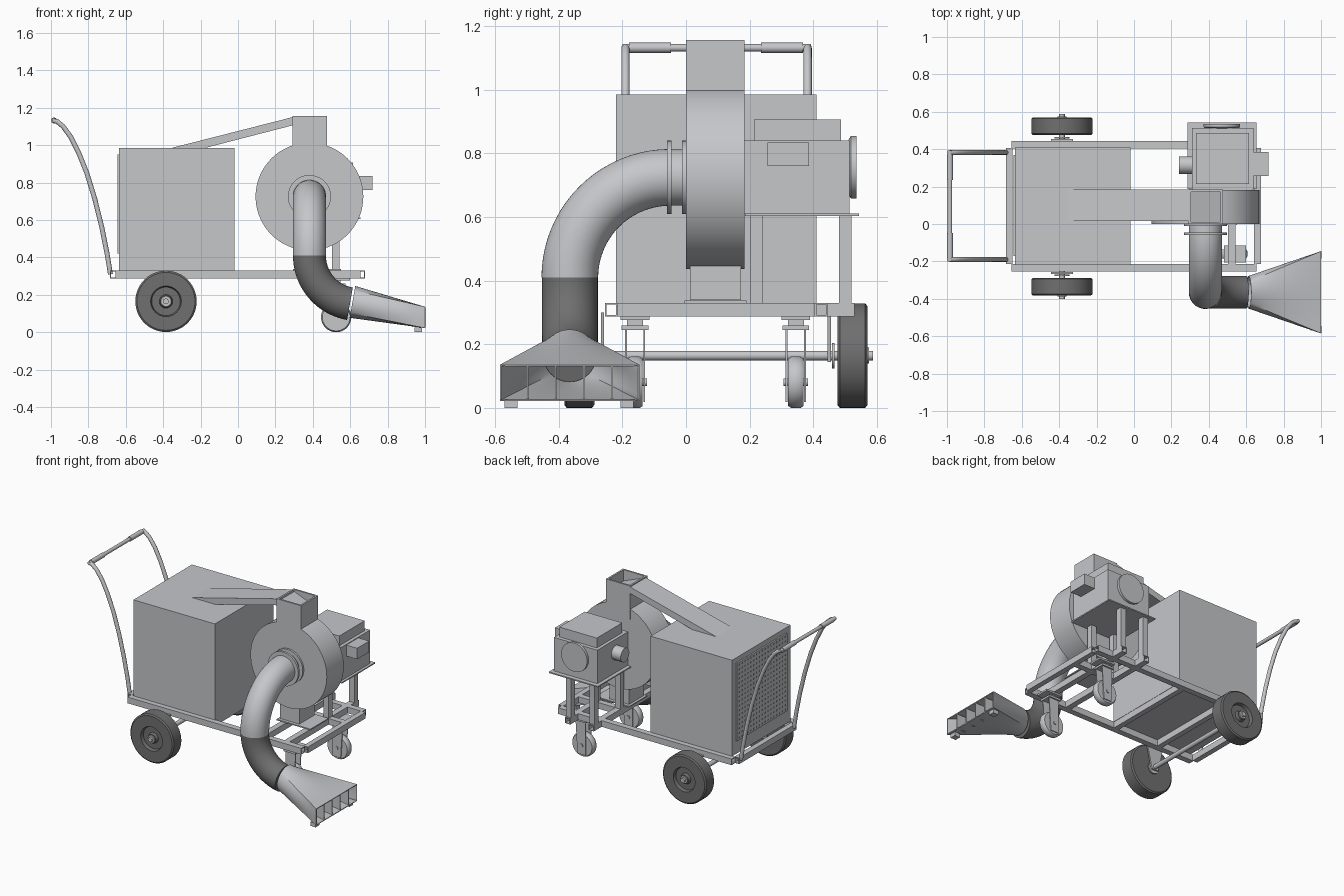
import bpy, bmesh
from math import sin, cos, pi, radians
from mathutils import Vector

cube = bpy.data.objects.get("Cube")
if cube:
    bpy.data.objects.remove(cube)


def material(name, rgb):
    m = bpy.data.materials.new(name)
    m.use_nodes = True
    m.diffuse_color = (*rgb, 1)
    m.node_tree.nodes["Principled BSDF"].inputs["Base Color"].default_value = (*rgb, 1)
    return m


GREY = material("light grey metal", (0.56, 0.57, 0.59))
DARK = material("dark rubber", (0.16, 0.16, 0.16))


def finish(name, bm, mat):
    # Smooth shading with sharp creases
    bmesh.ops.recalc_face_normals(bm, faces=bm.faces[:])
    for f in bm.faces:
        f.smooth = True
    for e in bm.edges:
        e.smooth = e.is_manifold and e.calc_face_angle(0) < radians(35)
    me = bpy.data.meshes.new(name)
    bm.to_mesh(me)
    bm.free()
    me.materials.append(mat)
    ob = bpy.data.objects.new(name, me)
    bpy.context.collection.objects.link(ob)
    return ob


def loft(name, rings, mat=GREY, caps=True, closed=False):
    bm = bmesh.new()
    vs = [[bm.verts.new(p) for p in r] for r in rings]
    n = len(vs[0])
    pairs = list(zip(vs, vs[1:])) + ([(vs[-1], vs[0])] if closed else [])
    for a, b in pairs:
        for i in range(n):
            j = (i + 1) % n
            bm.faces.new((a[i], a[j], b[j], b[i]))
    if caps and not closed:
        bm.faces.new(vs[0])
        bm.faces.new(vs[-1])
    return finish(name, bm, mat)


def box(name, x, y, z, mat=GREY):
    rings = [[(x[0], y[0], h), (x[1], y[0], h), (x[1], y[1], h), (x[0], y[1], h)] for h in z]
    return loft(name, rings, mat)


def square_tube(name, x, y, z, axis, wall=0.005):
    # Hollow rectangular section, open at both ends of the given axis
    lim = [x, y, z]
    u, v = [k for k in range(3) if k != axis]

    def ring(t, inset):
        pts = []
        for i, j in ((0, 0), (1, 0), (1, 1), (0, 1)):
            p = [0, 0, 0]
            p[axis] = t
            p[u] = lim[u][i] + (inset if i == 0 else -inset)
            p[v] = lim[v][j] + (inset if j == 0 else -inset)
            pts.append(p)
        return pts
    a, b = lim[axis]
    return loft(name, [ring(a, 0), ring(b, 0), ring(b, wall), ring(a, wall)], closed=True)


def circle(c, u, v, r, n=48):
    c, u, v = Vector(c), Vector(u), Vector(v)
    return [c + r * (u * cos(2 * pi * i / n) + v * sin(2 * pi * i / n)) for i in range(n)]


X, Y, Z = Vector((1, 0, 0)), Vector((0, 1, 0)), Vector((0, 0, 1))


def lathe_y(name, x, z, profile, mat=GREY, n=48):
    # Profile of (y, radius) pairs turned around the y direction
    return loft(name, [circle((x, y, z), X, Z, r, n) for y, r in profile], mat)


def pipe(name, path, r, mat=GREY, n=16):
    path = [Vector(p) for p in path]
    rings = []
    for i, p in enumerate(path):
        d = (path[min(i + 1, len(path) - 1)] - path[max(i - 1, 0)]).normalized()
        u = (d.cross(Y) if abs(d.y) < 0.9 else d.cross(X)).normalized()
        rings.append(circle(p, u, d.cross(u), r, n))
    return loft(name, rings, mat)


# Chassis
RAIL = (0.288, 0.33)
for side, y in (("right", -0.235), ("left", 0.425)):
    square_tube(side + "_rail", (-0.655, 0.655), (y - 0.02, y + 0.02), RAIL, 0)
for i, x in enumerate((-0.667, -0.385, -0.04, 0.66)):
    square_tube(f"cross_member_{i + 1}", (x - 0.018, x + 0.018), (-0.215, 0.405), RAIL, 1)
for side, x in (("inner", 0.345), ("outer", 0.522)):
    square_tube(side + "_stand_beam", (x - 0.02, x + 0.02), (-0.215, 0.53), RAIL, 1)
    for end, y in (("front", 0.222), ("back", 0.5)):
        square_tube(f"{side}_{end}_motor_leg", (x - 0.02, x + 0.02), (y - 0.02, y + 0.02), (0.33, 0.606), 2)
box("centre_beam", (0.36, 0.645), (0.2, 0.24), RAIL)

# Collector cabinet with perforated end panel
box("cabinet", (-0.635, -0.02), (-0.22, 0.41), (0.33, 0.985))
box("vent_panel", (-0.645, -0.635), (-0.17, 0.37), (0.42, 0.95))
bm = bmesh.new()
for i in range(17):
    for j in range(17):
        c = (-0.646, -0.148 + i * 0.031, 0.438 + j * 0.031)
        bm.faces.new([bm.verts.new(p) for p in circle(c, Y, Z, 0.008, 8)])
finish("vent_holes", bm, DARK)

# Fan housing, outlet and sloping duct
FX, FZ = 0.382, 0.725
lathe_y("fan_housing", FX, FZ, ((0.0, 0.288), (0.183, 0.288)), n=72)
square_tube("fan_outlet", (0.292, 0.475), (0, 0.184), (0.93, 1.157), 2, 0.012)
duct = ((0.3, 1.152), (0.3, 1.108), (-0.18, 0.984), (-0.36, 0.984))
loft("sloping_duct", [[(x, y, z) for x, z in duct] for y in (0.015, 0.184)])
floor = ((0.3, 1.145), (0.465, 1.08), (0.465, 1.06), (0.3, 1.06))
loft("outlet_deflector", [[(x, y, z) for x, z in floor] for y in (0.01, 0.174)])
box("fan_pedestal", (0.31, 0.455), (0.012, 0.172), (0.34, 0.5))
box("pedestal_foot", (0.295, 0.55), (-0.005, 0.19), (0.33, 0.338))

# Intake pipe, flange and flexible elbow
R = 0.315
arc = [radians(90 * i / 20) for i in range(21)]
rings = [circle((FX, 0.02, FZ), X, Z, 0.089)]
for a in arc:
    u = Vector((0, -sin(a), cos(a)))
    rings.append(circle(Vector((FX, -0.05, 0.41)) + u * R, X, u, 0.089))
loft("intake_pipe", rings)
lathe_y("intake_flange", FX, FZ, ((-0.06, 0.115), (-0.045, 0.115)))
lathe_y("intake_collar", FX, FZ, ((-0.012, 0.115), (0.01, 0.115)))
R, PY = 0.262, -0.365
rings = []
for i in range(21):
    a = radians(80 * i / 20)
    u = Vector((cos(a), 0, sin(a)))
    rings.append(circle(Vector((FX + R, PY, 0.41)) - u * R, u, Y, 0.088))
loft("flexible_elbow", rings, DARK)

# Floor nozzle: round inlet blending to a wide rectangular mouth
inlet, mouth = [], []
for i in range(64):
    a = 2 * pi * (i + 0.0) / 64
    c, s = cos(a), sin(a)
    k = max(abs(c), abs(s))
    inlet.append((0.612 + 0.015 * s, PY + 0.087 * c, 0.162 + 0.085 * s))
    mouth.append((1.0, PY + 0.22 * c / k, 0.079 + 0.057 * s / k))
steps = [[Vector(p).lerp(Vector(q), t / 8) for p, q in zip(inlet, mouth)] for t in range(9)]
nozzle = loft("floor_nozzle", steps, caps=False)
shell = nozzle.modifiers.new("wall", "SOLIDIFY")
shell.thickness = 0.006
for i in range(4):
    y = PY - 0.132 + 0.088 * i
    box(f"nozzle_divider_{i + 1}", (0.93, 0.998), (y - 0.003, y + 0.003), (0.027, 0.131))
for side, y in (("right", -0.55), ("left", -0.185)):
    box(side + "_nozzle_foot", (0.945, 0.985), (y - 0.02, y + 0.02), (0, 0.026))

# Motor on its stand
box("stand_plate", (0.285, 0.655), (0.186, 0.543), (0.604, 0.612))
box("motor_body", (0.31, 0.638), (0.183, 0.513), (0.612, 0.84))
box("motor_top_cover", (0.332, 0.615), (0.213, 0.487), (0.84, 0.907))
box("control_box", (0.638, 0.72), (0.256, 0.386), (0.76, 0.835))
lathe_y("motor_end_cap", 0.47, 0.757, ((0.51, 0.085), (0.518, 0.098), (0.535, 0.098)))
pipe("side_port", ((0.24, 0.315, 0.75), (0.312, 0.315, 0.75)), 0.047, n=32)

# Rear wheels, axle and brackets
WX, WZ = -0.385, 0.165
for side, y, d in (("left", 0.523, 1), ("right", -0.335, -1)):
    tyre = ((-0.047, 0.08), (-0.047, 0.155), (-0.04, 0.164), (0.04, 0.164), (0.047, 0.155),
            (0.047, 0.082), (0.025, 0.076), (0.025, 0.036), (0.045, 0.03))
    lathe_y(side + "_wheel", WX, WZ, [(y + d * t, r) for t, r in tyre], DARK)
    lathe_y(side + "_axle_nut", WX, WZ, ((y + d * 0.044, 0.025), (y + d * 0.052, 0.025)))
    lathe_y(side + "_spacer", WX, WZ, ((y - d * 0.065, 0.04), (y - d * 0.057, 0.04)))
    b = y - d * 0.073
    plate = ((-0.06, 0.3), (0.06, 0.3), (0.025, 0.145), (-0.025, 0.145))
    loft(side + "_axle_bracket", [[(WX + x, t, z) for x, z in plate] for t in (b - 0.005, b + 0.005)])
pipe("axle", ((WX, -0.4, WZ), (WX, 0.588, WZ)), 0.015)

# Swivel casters
CX = 0.525
for side, y in (("right", -0.16), ("left", 0.345)):
    wheel = ((-0.024, 0.055), (-0.024, 0.074), (-0.014, 0.081), (0.014, 0.081), (0.024, 0.074), (0.024, 0.055))
    lathe_y(side + "_caster_wheel", CX, 0.081, [(y + t, r) for t, r in wheel])
    lathe_y(side + "_caster_bolt", CX, 0.081, ((y - 0.038, 0.012), (y + 0.038, 0.012)), n=12)
    for d in (-1, 1):
        b = y + d * 0.029
        fork = ((-0.032, 0.25), (0.045, 0.25), (0.03, 0.02), (-0.03, 0.02))
        loft(f"{side}_fork_{'front' if d < 0 else 'back'}",
             [[(CX + x, t, z) for x, z in fork] for t in (b - 0.003, b + 0.003)])
    box(side + "_fork_crown", (CX - 0.04, CX + 0.05), (y - 0.042, y + 0.042), (0.246, 0.26))
    box(side + "_swivel", (CX - 0.022, CX + 0.022), (y - 0.025, y + 0.025), (0.26, 0.278))
    box(side + "_caster_plate", (CX - 0.045, CX + 0.075), (y - 0.045, y + 0.045), (0.277, 0.289))

# Push handle: two curved arms joined by a bar with grips
arm = ((-0.682, 0.31), (-0.7, 0.42), (-0.728, 0.56), (-0.765, 0.71), (-0.808, 0.85),
       (-0.852, 0.96), (-0.895, 1.045), (-0.935, 1.1), (-0.965, 1.125), (-0.985, 1.132))
for side, y in (("right", -0.19), ("left", 0.382)):
    pipe(side + "_handle_arm", [(x, y, z) for x, z in arm], 0.013)
    g = y + (0.077 if y < 0 else -0.08)
    pipe(side + "_grip", ((-0.984, g - 0.066, 1.132), (-0.984, g + 0.066, 1.132)), 0.016)
pipe("handle_bar", ((-0.984, -0.2, 1.132), (-0.984, 0.392, 1.132)), 0.012)
